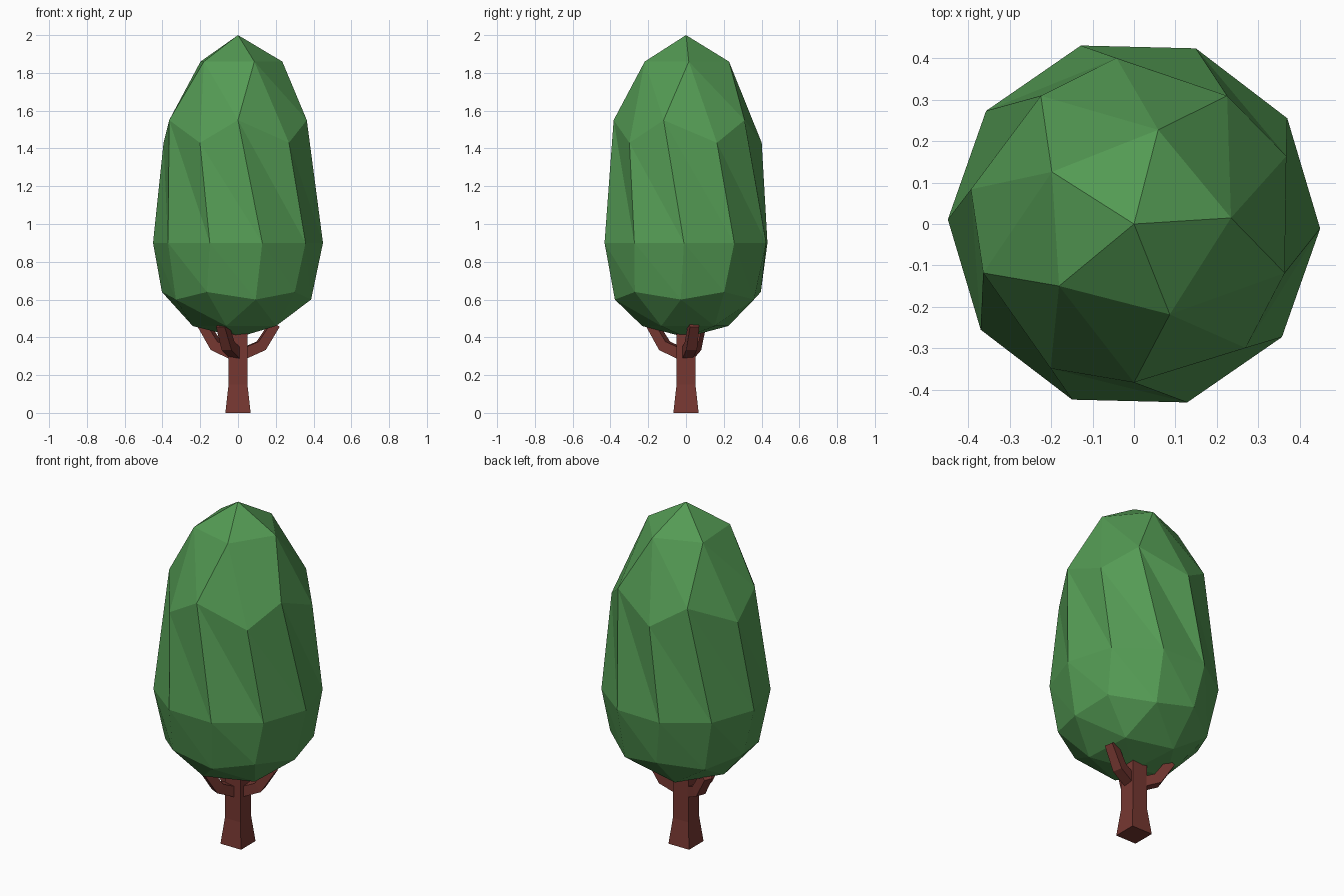
import bpy, bmesh, math
from mathutils import Vector, Matrix

if "Cube" in bpy.data.objects:
    bpy.data.objects.remove(bpy.data.objects["Cube"])


def material(name, rgb):
    m = bpy.data.materials.new(name)
    m.diffuse_color = (*rgb, 1)
    m.use_nodes = True
    m.node_tree.nodes["Principled BSDF"].inputs["Base Color"].default_value = m.diffuse_color
    return m


leaf = material("leaf green", (0.088, 0.325, 0.088))
bark = material("bark brown", (0.18, 0.039, 0.031))


def finish(bm, name, mat):
    bmesh.ops.recalc_face_normals(bm, faces=bm.faces)
    me = bpy.data.meshes.new(name)
    bm.to_mesh(me)
    bm.free()
    me.materials.append(mat)
    ob = bpy.data.objects.new(name, me)
    bpy.context.collection.objects.link(ob)
    return ob


def sweep(name, rings, mat):
    """Skin a list of four-point rings and cap both ends."""
    bm = bmesh.new()
    loops = [[bm.verts.new(p) for p in ring] for ring in rings]
    for a, b in zip(loops, loops[1:]):
        for i in range(4):
            j = (i + 1) % 4
            bm.faces.new((a[i], a[j], b[j], b[i]))
    bm.faces.new(loops[0])
    bm.faces.new(loops[-1])
    return finish(bm, name, mat)


# Crown: icosphere whose rings are reshaped into a twisted egg
# sphere height -> (height, radius, twist in degrees)
levels = {1.0: (2.0, 0, 0), 0.851: (1.86, 0.235, 3.6), 0.526: (1.55, 0.383, 18),
          0.447: (1.43, 0.403, 24), 0.0: (0.90, 0.45, 52.6),
          -0.447: (0.64, 0.405, 66), -0.526: (0.60, 0.388, 68),
          -0.851: (0.46, 0.24, 75), -1.0: (0.40, 0, 0)}
bm = bmesh.new()
bmesh.ops.create_icosphere(bm, subdivisions=2, radius=1)
for v in bm.verts:
    key = min(levels, key=lambda k: abs(k - v.co.z))
    z, r, twist = levels[key]
    a = math.atan2(v.co.y, v.co.x) + math.radians(twist)
    v.co = (r * math.cos(a), r * math.sin(a), z)
finish(bm, "crown", leaf)

# Trunk: square post with a flared foot
square = [(-1, -1), (1, -1), (1, 1), (-1, 1)]
sweep("trunk", [[(x * h, y * h, z) for x, y in square]
                for z, h in [(0, 0.067), (0.15, 0.05), (0.45, 0.05)]], bark)

# Branches: bent square limbs pointing out and up
path = [(0.02, 0.31), (0.125, 0.355), (0.20, 0.47)]
tilts = [20, 40, 55]          # direction of the limb at each ring
halves = [0.029, 0.029, 0.025]
for n, angle in enumerate((12, 158, 245), 1):
    turn = Matrix.Rotation(math.radians(angle), 3, 'Z')
    rings = []
    for (r, z), t, h in zip(path, tilts, halves):
        t = math.radians(t)
        up = Vector((-math.sin(t), 0, math.cos(t)))
        rings.append([turn @ (Vector((r, 0, z)) + Vector((0, x * h, 0)) + up * y * h)
                      for x, y in square])
    sweep(f"branch_{n}", rings, bark)
